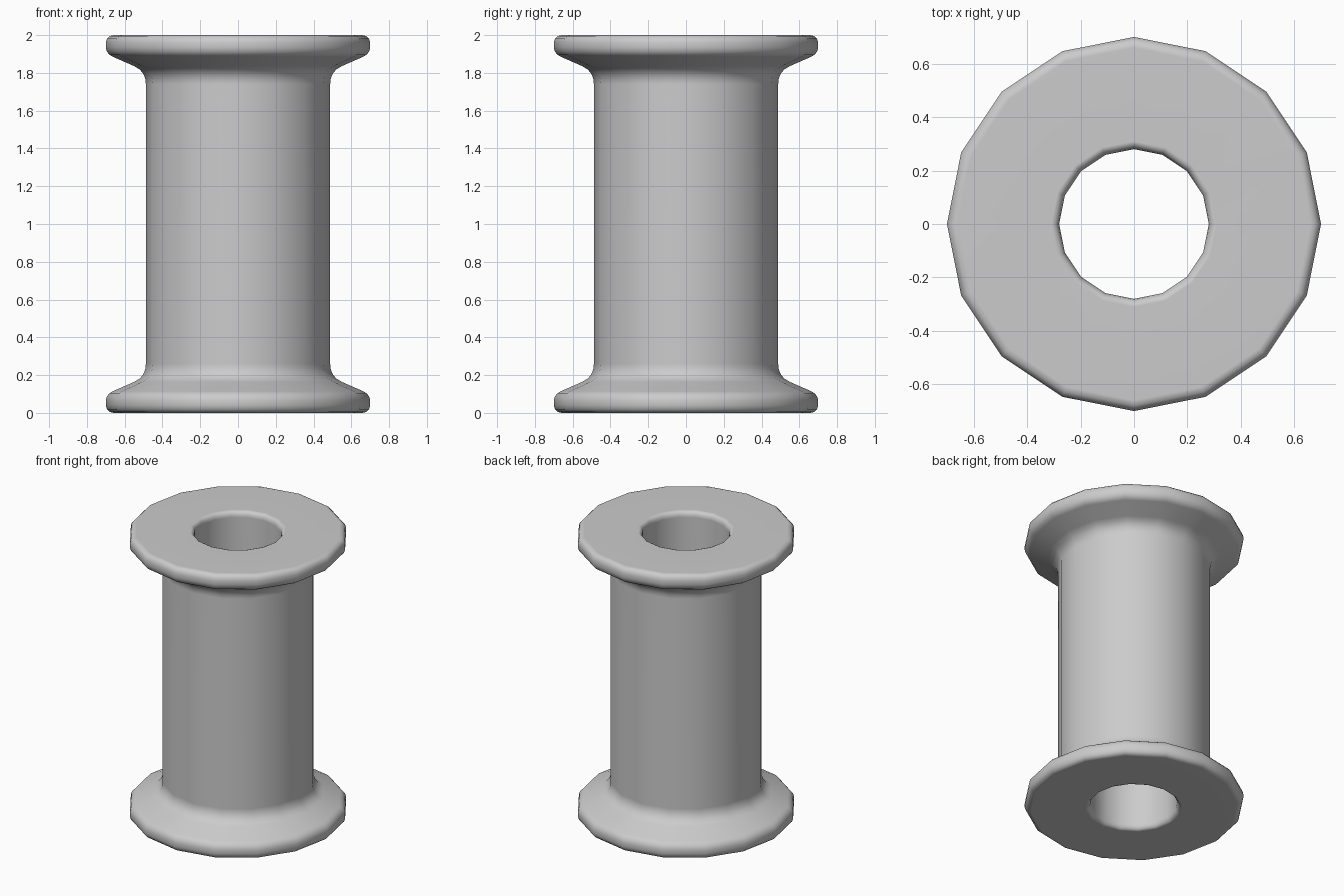
import bpy, bmesh, math

if "Cube" in bpy.data.objects:
    bpy.data.objects.remove(bpy.data.objects["Cube"])

SIDES = 16

# Half profile (radius, height) from the hole wall over the top rim to the barrel
upper = [
    (0.28, 1.96), (0.284, 1.98), (0.294, 1.994), (0.31, 2.0),      # hole lip
    (0.66, 2.0), (0.68, 1.995), (0.694, 1.981), (0.70, 1.96),      # rim top edge
    (0.70, 1.934), (0.694, 1.912), (0.68, 1.896), (0.664, 1.886),  # rim lower edge
    (0.55, 1.836), (0.52, 1.818), (0.50, 1.793), (0.49, 1.765), (0.488, 1.74),  # fillet to barrel
]
# Mirror for the bottom flange, giving a closed loop
profile = upper + [(r, 2.0 - z) for r, z in reversed(upper)]

# Revolve the profile
bm = bmesh.new()
rings = []
for i in range(SIDES):
    a = 2 * math.pi * i / SIDES
    rings.append([bm.verts.new((r * math.cos(a), r * math.sin(a), z)) for r, z in profile])
n = len(profile)
for i in range(SIDES):
    a, b = rings[i], rings[(i + 1) % SIDES]
    for j in range(n):
        k = (j + 1) % n
        f = bm.faces.new((a[j], a[k], b[k], b[j]))
        f.smooth = True
bmesh.ops.recalc_face_normals(bm, faces=bm.faces)

mesh = bpy.data.meshes.new("spool")
bm.to_mesh(mesh)
bm.free()
spool = bpy.data.objects.new("spool", mesh)
bpy.context.collection.objects.link(spool)

# Weighted normals keep the large faces clean beside the rounded edges
mod = spool.modifiers.new("weighted_normals", 'WEIGHTED_NORMAL')
mod.keep_sharp = True
